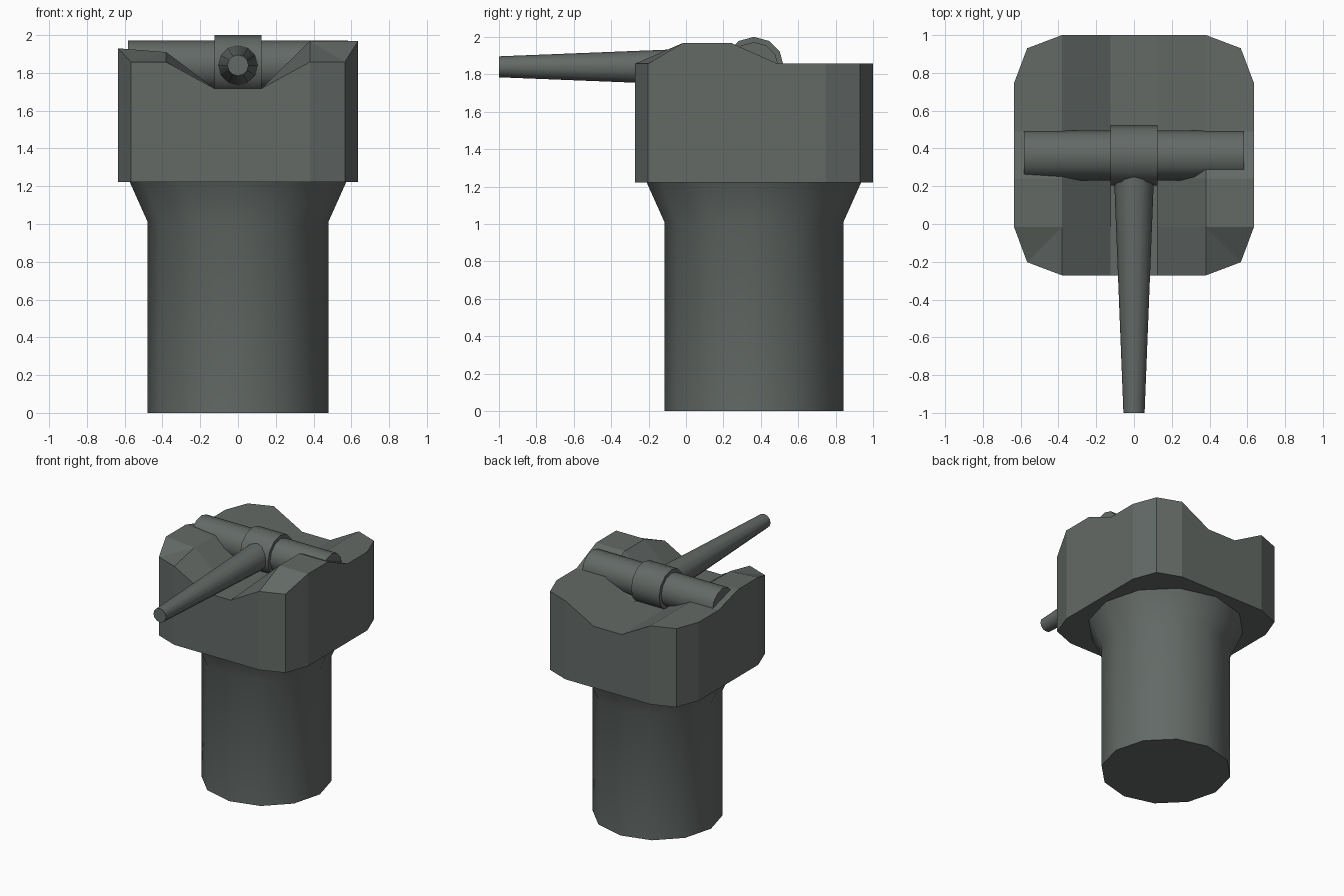
import bpy, bmesh, math
from mathutils import Matrix, Vector

if "Cube" in bpy.data.objects:
    bpy.data.objects.remove(bpy.data.objects["Cube"])

metal = bpy.data.materials.new("dark grey green")
metal.diffuse_color = (0.125, 0.143, 0.133, 1)
metal.use_nodes = True
metal.node_tree.nodes["Principled BSDF"].inputs["Base Color"].default_value = metal.diffuse_color
CY, AXLE_Z = 0.363, 1.84


def finish(name, bm, smooth=True):
    bmesh.ops.recalc_face_normals(bm, faces=bm.faces)
    me = bpy.data.meshes.new(name)
    bm.to_mesh(me)
    bm.free()
    me.materials.append(metal)
    ob = bpy.data.objects.new(name, me)
    bpy.context.collection.objects.link(ob)
    if smooth:
        bpy.ops.object.select_all(action='DESELECT')
        ob.select_set(True)
        bpy.context.view_layer.objects.active = ob
        bpy.ops.object.shade_smooth_by_angle(angle=math.radians(33))
    return ob


def lathe(name, sections, origin, axis, sides=12):
    """Capped rings of (distance, radius) along an axis."""
    rot = Vector(axis).to_track_quat('Z', 'Y').to_matrix().to_4x4()
    mat = Matrix.Translation(origin) @ rot
    bm = bmesh.new()
    rings = []
    for d, r in sections:
        rings.append([bm.verts.new(mat @ Vector((
            r * math.cos(2 * math.pi * i / sides),
            r * math.sin(2 * math.pi * i / sides), d))) for i in range(sides)])
    for a, b in zip(rings, rings[1:]):
        for i in range(sides):
            j = (i + 1) % sides
            bm.faces.new((a[i], a[j], b[j], b[i]))
    bm.faces.new(rings[0])
    bm.faces.new(rings[-1])
    return finish(name, bm)


# Column with flared neck
lathe("column", [(0, 0.478), (1.01, 0.478), (1.222, 0.573)], (0, CY, 0), (0, 0, 1))

# Head: grooved top with a raised bearing each side, extruded down
xs = [-0.635, -0.38, -0.125, 0.125, 0.38, 0.635]
ys = [-0.272, -0.015, 0.24, 0.49, 0.745, 1.0]
hump = {0: 1.93, 1: 1.91, 4: 1.968, 5: 1.968}
bm = bmesh.new()
grid = {}
for i, gx in enumerate(xs):
    for j, gy in enumerate(ys):
        x, y = gx, gy
        if i in (0, 5) and j in (0, 5):
            x, y = gx * 0.89, CY + (gy - CY) * 0.89
        z = 1.718 if i in (2, 3) else hump[i] if j in (1, 2) else 1.857
        grid[i, j] = bm.verts.new((x, y, z))
for i in range(5):
    for j in range(5):
        q = [grid[i, j], grid[i + 1, j], grid[i + 1, j + 1], grid[i, j + 1]]
        if i in (0, 4) and j in (0, 4):
            # chamfered corners split from the outer vertex inwards
            k = 0 if (i == 0) == (j == 0) else 1
            bm.faces.new((q[k], q[k + 1], q[k + 2]))
            bm.faces.new((q[k], q[k + 2], q[(k + 3) % 4]))
        else:
            bm.faces.new(q)
ext = bmesh.ops.extrude_face_region(bm, geom=bm.faces[:], use_keep_orig=True)
for v in ext["geom"]:
    if isinstance(v, bmesh.types.BMVert):
        v.co.z = 1.222
finish("head", bm, smooth=False)

# Axle, collar and tapered lever
lathe("axle", [(-0.583, 0.132), (0.583, 0.132)], (0, CY, AXLE_Z), (1, 0, 0))
lathe("collar", [(-0.125, 0.16), (0.125, 0.16)], (0, CY, AXLE_Z), (1, 0, 0))
lathe("lever", [(0, 0.11), (1.363, 0.056)], (0, CY, AXLE_Z), (0, -1, 0))
